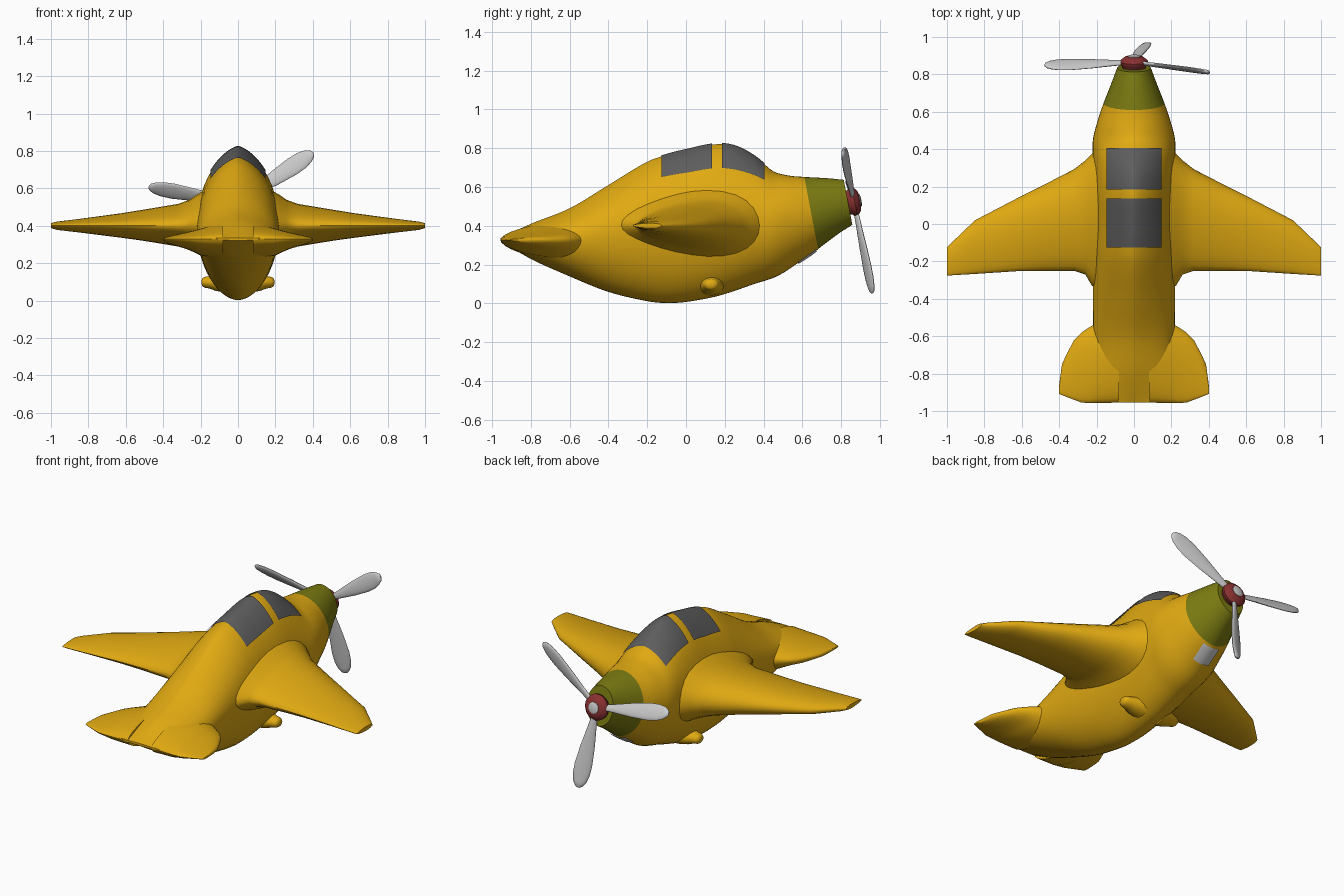
import bpy, bmesh, math
from mathutils import Vector

if "Cube" in bpy.data.objects:
    bpy.data.objects.remove(bpy.data.objects["Cube"])


def material(name, rgb):
    m = bpy.data.materials.new(name)
    m.diffuse_color = (*rgb, 1)
    m.use_nodes = True
    m.node_tree.nodes["Principled BSDF"].inputs["Base Color"].default_value = m.diffuse_color
    return m


yellow = material("yellow_paint", (0.75, 0.40, 0.006))
olive = material("olive_paint", (0.20, 0.20, 0.006))
red = material("red_paint", (0.25, 0.03, 0.03))
glass = material("dark_glass", (0.11, 0.11, 0.11))


def finish(o, mat=None, angle=45):
    if mat:
        o.data.materials.append(mat)
    bpy.ops.object.select_all(action='DESELECT')
    o.select_set(True)
    bpy.context.view_layer.objects.active = o
    bpy.ops.object.shade_smooth_by_angle(angle=math.radians(angle))
    return o


def grid(name, rows, mat=None, closed=True, mirror=False):
    """Skin a list of point rows; closed rows are rings with capped ends."""
    bm = bmesh.new()
    vs = [[bm.verts.new(p) for p in r] for r in rows]
    n = len(vs[0])
    for a, b in zip(vs, vs[1:]):
        for i in range(n if closed else n - 1):
            j = (i + 1) % n
            bm.faces.new((a[i], a[j], b[j], b[i]))
    if closed:
        bm.faces.new(vs[0])
        bm.faces.new(vs[-1])
    bmesh.ops.recalc_face_normals(bm, faces=bm.faces)
    me = bpy.data.meshes.new(name)
    bm.to_mesh(me)
    bm.free()
    o = bpy.data.objects.new(name, me)
    bpy.context.collection.objects.link(o)
    if mirror:
        o.modifiers.new("mirror", 'MIRROR')
    return finish(o, mat)


def sample(table, t):
    """Smooth interpolation of table rows keyed by their first column."""
    k = max(0, min(len(table) - 2, sum(r[0] <= t for r in table) - 1))
    a, b = table[k], table[k + 1]
    pa, nb = table[max(k - 1, 0)], table[min(k + 2, len(table) - 1)]
    h = b[0] - a[0]
    s = (t - a[0]) / h
    out = []
    for c in range(1, len(a)):
        ma = (b[c] - pa[c]) / (b[0] - pa[0]) * h
        mb = (nb[c] - a[c]) / (nb[0] - a[0]) * h
        out.append((2*s**3 - 3*s*s + 1)*a[c] + (s**3 - 2*s*s + s)*ma
                   + (3*s*s - 2*s**3)*b[c] + (s**3 - s*s)*mb)
    return out


# Fuselage stations: y, half width, widest z, top z, bottom z, top exponent
BODY = [
    (-0.955, 0.14, 0.33, 0.336, 0.322, 1.3),
    (-0.80, 0.19, 0.33, 0.41, 0.23, 1.4),
    (-0.60, 0.215, 0.33, 0.49, 0.14, 1.4),
    (-0.40, 0.22, 0.36, 0.61, 0.06, 1.4),
    (-0.20, 0.22, 0.39, 0.73, 0.012, 1.35),
    (-0.10, 0.22, 0.40, 0.765, 0.002, 1.35),
    (0.00, 0.22, 0.40, 0.79, 0.008, 1.35),
    (0.15, 0.22, 0.41, 0.82, 0.035, 1.35),
    (0.25, 0.22, 0.41, 0.81, 0.065, 1.35),
    (0.35, 0.22, 0.42, 0.76, 0.10, 1.3),
    (0.45, 0.22, 0.43, 0.685, 0.135, 1.2),
    (0.55, 0.195, 0.45, 0.66, 0.21, 1.0),
    (0.645, 0.163, 0.465, 0.652, 0.28, 1.0),
    (0.76, 0.118, 0.50, 0.645, 0.36, 1.0),
    (0.835, 0.09, 0.52, 0.637, 0.405, 1.0),
]


def sheared(x, y, z, zm):
    # The nose sections lean back with the propeller axis
    s = max(0, min(1, (y - 0.42) / 0.2))
    return Vector((x, y - 0.19 * s * (z - zm), z))


def ring(y, n=48):
    w, zm, top, bot, p = sample(BODY, y)
    pts = []
    for i in range(n):
        a = 2 * math.pi * i / n
        c, s = math.cos(a), math.sin(a)
        x = math.copysign(w * abs(c) ** (p if s > 0 else 1.1), c)
        z = zm + s * ((top - zm) if s > 0 else (zm - bot))
        pts.append(sheared(x, y, z, zm))
    return pts


def span(a, b, n):
    return [a + (b - a) * i / n for i in range(n + 1)]


grid("fuselage", [ring(y) for y in span(-0.955, 0.645, 60)], yellow)
grid("engine_cowl", [ring(y) for y in span(0.645, 0.835, 8)], olive)


def patch(name, y0, y1, half, side, mat=None):
    """Thin panel following the fuselage skin, on top (1) or underneath (-1)."""
    rows = []
    for y in span(y0, y1, 12):
        w, zm, top, bot, p = sample(BODY, y)
        p, h = (p, top - zm) if side > 0 else (1.1, bot - zm)
        row = []
        for x in span(-half, half, 24):
            c = min(1, (abs(x) / w) ** (1 / p))
            z = zm + h * math.sqrt(1 - c * c)
            row.append(sheared(x * 1.03, y, z + 0.006 * side, zm))
        rows.append(row)
    return grid(name, rows, mat, closed=False)


# Canopy glass and chin intake
patch("rear_window", -0.125, 0.135, 0.143, 1, glass)
patch("front_window", 0.185, 0.405, 0.143, 1, glass)
patch("chin_intake", 0.55, 0.635, 0.055, -1)


def foil(x, le, te, top, bot, zc, n=28):
    pts = []
    for i in range(n):
        a = 2 * math.pi * i / n
        c, s = math.cos(a), math.sin(a)
        h = (top - zc) if s > 0 else (zc - bot)
        pts.append((x, (le + te) / 2 + c * (le - te) / 2,
                    zc + h * s * (1 + 0.3 * c) / 1.05))
    return pts


# Wings: x, leading y, trailing y, top z, bottom z
WING = [
    (0.13, 0.45, -0.38, 0.62, 0.21),
    (0.225, 0.375, -0.33, 0.565, 0.255),
    (0.26, 0.34, -0.27, 0.54, 0.27),
    (0.32, 0.293, -0.25, 0.518, 0.288),
    (0.50, 0.20, -0.25, 0.488, 0.318),
    (0.62, 0.14, -0.252, 0.468, 0.335),
    (0.85, 0.02, -0.267, 0.437, 0.364),
    (0.97, -0.095, -0.274, 0.422, 0.378),
    (1.00, -0.125, -0.275, 0.414, 0.388),
]
grid("wings", [foil(*r, 0.402) for r in WING], yellow, mirror=True)

TAIL = [
    (0.08, -0.45, -0.955, 0.42, 0.22),
    (0.20, -0.53, -0.957, 0.385, 0.24),
    (0.235, -0.55, -0.957, 0.375, 0.258),
    (0.28, -0.58, -0.955, 0.364, 0.277),
    (0.32, -0.62, -0.94, 0.355, 0.289),
    (0.36, -0.695, -0.925, 0.345, 0.302),
    (0.385, -0.75, -0.915, 0.34, 0.311),
    (0.40, -0.86, -0.908, 0.333, 0.322),
]
grid("tailplane", [foil(*r, 0.328) for r in TAIL], yellow, mirror=True)

# Stubby exhausts under the belly
for side, label in ((-1, "left"), (1, "right")):
    rings = []
    for x, r in ((0.06, 0.06), (0.12, 0.048), (0.15, 0.036), (0.18, 0.03),
                 (0.191, 0.022), (0.195, 0.008)):
        rings.append([(side * x, 0.13 + 1.2 * r * math.cos(a), 0.098 + 0.95 * r * math.sin(a))
                      for a in span(0, 2 * math.pi, 20)[:-1]])
    grid(label + "_exhaust", rings, yellow)

# Propeller frame: axis tilted up
TILT = 0.2
axis = Vector((0, math.cos(TILT), math.sin(TILT)))
up = Vector((0, -math.sin(TILT), math.cos(TILT)))
right = Vector((1, 0, 0))
hub = Vector((0, 0.865, 0.525))


def turned(name, profile, mat=None):
    return grid(name, [[hub + axis * d + (right * math.cos(a) + up * math.sin(a)) * r
                        for a in span(0, 2 * math.pi, 32)[:-1]] for d, r in profile], mat)


turned("hub", [(-0.05, 0.06), (-0.02, 0.064), (-0.012, 0.074), (0.004, 0.076),
               (0.014, 0.068), (0.028, 0.05), (0.032, 0.03)], red)
turned("hub_cap", [(0.02, 0.034), (0.034, 0.033), (0.038, 0.022), (0.039, 0.005)])

# Blades: radius, chord
CHORD = [(0.04, 0.03), (0.12, 0.05), (0.24, 0.082), (0.35, 0.1), (0.41, 0.095),
         (0.45, 0.075), (0.475, 0.045), (0.485, 0.018)]
for k, deg in enumerate((34, 170, 277)):
    al, pitch = math.radians(deg), math.radians(24)
    out = right * math.cos(al) + up * math.sin(al)
    tan = up * math.cos(al) - right * math.sin(al)
    chord = tan * math.cos(pitch) + axis * math.sin(pitch)
    nrm = out.cross(chord)
    rings = [[hub + out * r + chord * (c / 2 * math.cos(a))
              + nrm * ((0.011 if c > 0.02 else 0.004) * math.sin(a))
              for a in span(0, 2 * math.pi, 16)[:-1]] for r, c in CHORD]
    grid("propeller_blade_%d" % (k + 1), rings)
